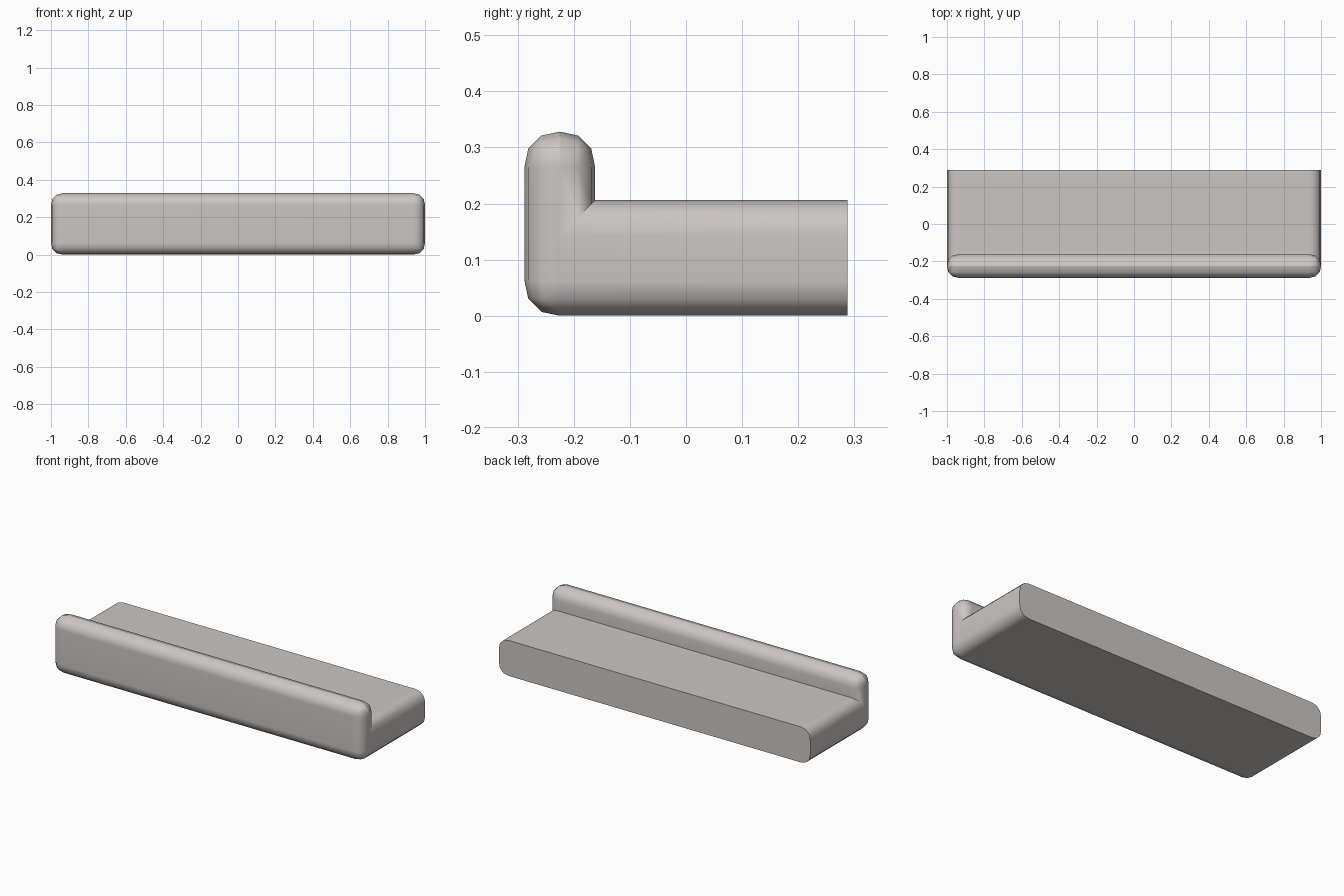
import bpy, bmesh, math

if "Cube" in bpy.data.objects:
    bpy.data.objects.remove(bpy.data.objects["Cube"])

# Side profile (y, z) of the ledge: thick slab with a raised front lip
BACK, FRONT, LIP = 0.288, -0.288, -0.162
profile = [(FRONT, 0), (BACK, 0), (BACK, 0.206), (LIP, 0.206), (LIP, 0.328), (FRONT, 0.328)]

bm = bmesh.new()
face = bm.faces.new([bm.verts.new((-1, y, z)) for y, z in profile])
ext = bmesh.ops.extrude_face_region(bm, geom=[face])
for v in ext["geom"]:
    if isinstance(v, bmesh.types.BMVert):
        v.co.x = 1
bmesh.ops.recalc_face_normals(bm, faces=bm.faces)


# Round every edge except the cut back face and the inner corner
def is_rounded(e):
    a, b = e.verts
    on_back = all(abs(v.co.y - BACK) < 1e-4 for v in e.verts)
    inner = all(abs(v.co.y - LIP) < 1e-4 and abs(v.co.z - 0.206) < 1e-4 for v in e.verts)
    return not on_back and not inner


bmesh.ops.bevel(bm, geom=[e for e in bm.edges if is_rounded(e)], offset=0.063,
                offset_type='OFFSET', segments=3, profile=0.54,
                affect='EDGES', clamp_overlap=False)
bmesh.ops.recalc_face_normals(bm, faces=bm.faces)
mesh = bpy.data.meshes.new("ledge_with_lip")
bm.to_mesh(mesh)
bm.free()

# Single warm grey colour
mat = bpy.data.materials.new("warm_grey")
mat.diffuse_color = (0.60, 0.565, 0.55, 1)
mat.use_nodes = True
mat.node_tree.nodes["Principled BSDF"].inputs["Base Color"].default_value = mat.diffuse_color
mesh.materials.append(mat)

ledge = bpy.data.objects.new("ledge_with_lip", mesh)
bpy.context.collection.objects.link(ledge)
bpy.context.view_layer.objects.active = ledge
ledge.select_set(True)
bpy.ops.object.shade_smooth_by_angle(angle=math.radians(40))

# Weighted normals keep the large faces flat
ledge.modifiers.new("flat_faces", 'WEIGHTED_NORMAL').keep_sharp = True
